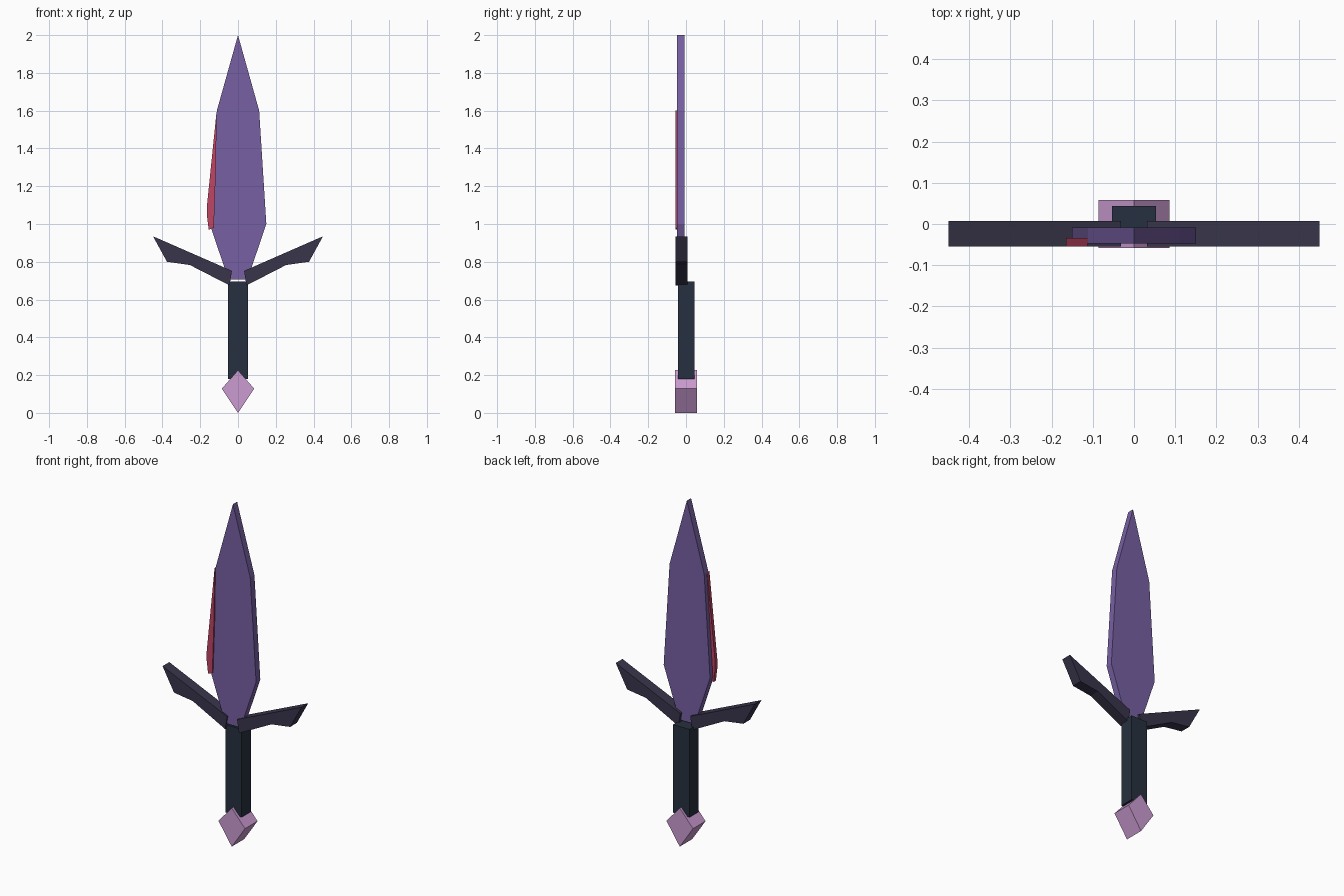
import bpy, bmesh

if "Cube" in bpy.data.objects:
    bpy.data.objects.remove(bpy.data.objects["Cube"])


def material(name, rgb):
    m = bpy.data.materials.new(name)
    m.diffuse_color = (*rgb, 1)
    m.use_nodes = True
    m.node_tree.nodes["Principled BSDF"].inputs["Base Color"].default_value = m.diffuse_color
    return m


def prism(name, outline, y0, y1, mat):
    """Extrude a front-view (x, z) outline from y0 to y1."""
    bm = bmesh.new()
    face = bm.faces.new([bm.verts.new((x, y0, z)) for x, z in outline])
    ext = bmesh.ops.extrude_face_region(bm, geom=[face])
    verts = [v for v in ext["geom"] if isinstance(v, bmesh.types.BMVert)]
    bmesh.ops.translate(bm, verts=verts, vec=(0, y1 - y0, 0))
    bmesh.ops.recalc_face_normals(bm, faces=bm.faces)
    mesh = bpy.data.meshes.new(name)
    bm.to_mesh(mesh)
    bm.free()
    mesh.materials.append(mat)
    obj = bpy.data.objects.new(name, mesh)
    bpy.context.collection.objects.link(obj)
    return obj


def mirrored(points):
    return [(-x, z) for x, z in points]


purple = material("blade_purple", (0.18, 0.115, 0.36))
red = material("edge_red", (0.52, 0.06, 0.13))
dark = material("guard_dark", (0.04, 0.035, 0.07))
navy = material("grip_navy", (0.02, 0.03, 0.05))
pink = material("pommel_pink", (0.60, 0.33, 0.64))

# Blade
side = [(0.05, 0.705), (0.15, 1.0), (0.112, 1.6)]
prism("blade", side + [(0, 2.0)] + mirrored(side[::-1]), -0.047, -0.008, purple)

# Red strip along the left cutting edge
prism("blade_edge_strip",
      [(-0.113, 1.6), (-0.165, 1.09), (-0.165, 1.05), (-0.155, 0.97),
       (-0.128, 0.98), (-0.117, 1.3)], -0.055, -0.034, red)

# Guard wings
wing = [(0.032, 0.752), (0.045, 0.675), (0.255, 0.783), (0.376, 0.80), (0.45, 0.935)]
prism("guard_right", wing, -0.055, 0.007, dark)
prism("guard_left", mirrored(wing), -0.055, 0.007, dark)

# Grip
prism("grip", [(-0.053, 0.18), (0.053, 0.18), (0.053, 0.695), (-0.053, 0.695)],
      -0.042, 0.044, navy)

# Diamond pommel
prism("pommel", [(0, 0), (0.086, 0.128), (0, 0.226), (-0.086, 0.128)],
      -0.058, 0.058, pink)
